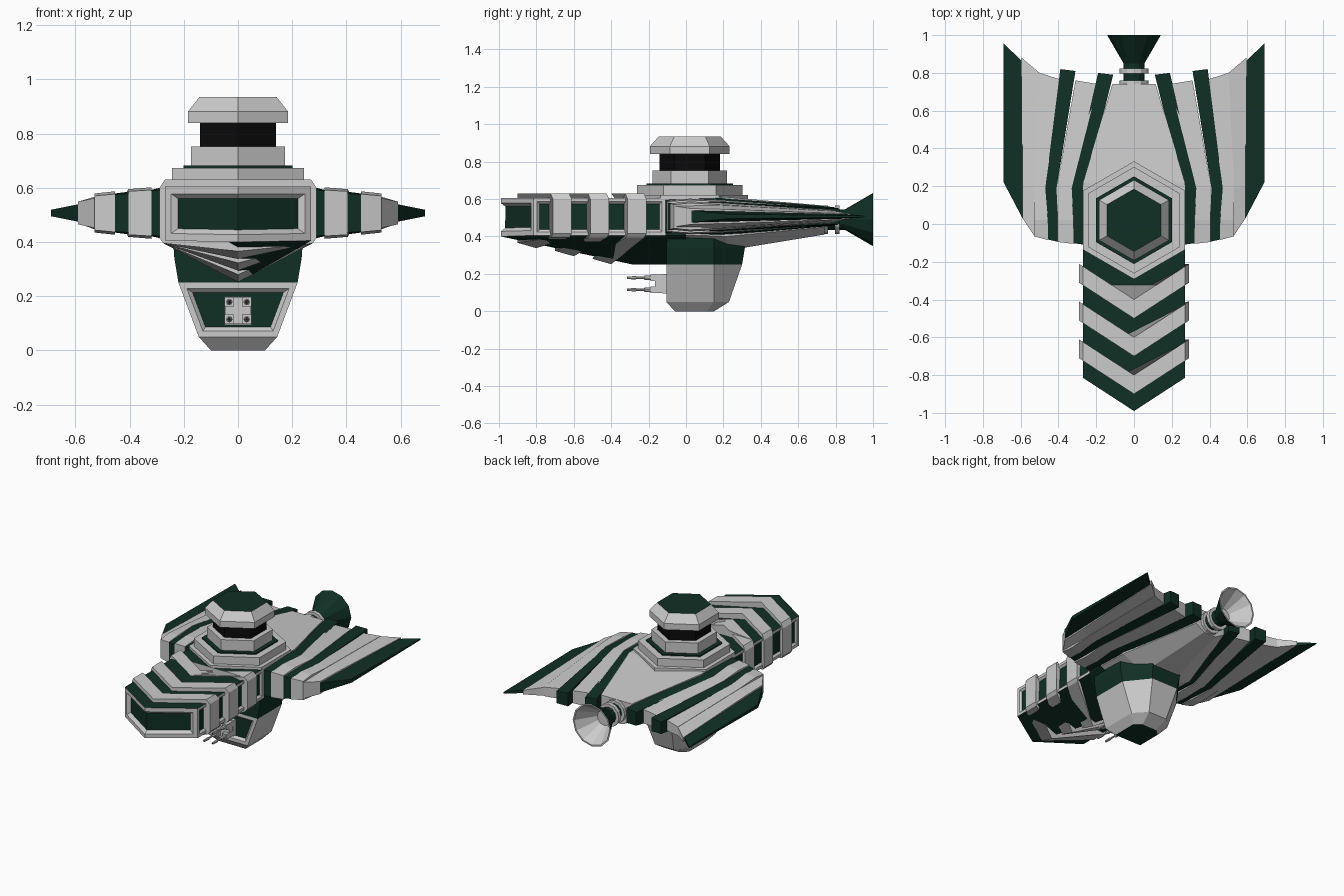
import bpy, bmesh, math
from mathutils import Vector

if "Cube" in bpy.data.objects:
    bpy.data.objects.remove(bpy.data.objects["Cube"])

def material(name, rgb):
    m = bpy.data.materials.new(name)
    m.diffuse_color = (*rgb, 1)
    m.use_nodes = True
    m.node_tree.nodes["Principled BSDF"].inputs["Base Color"].default_value = m.diffuse_color
    return m

MATS = [material("light_grey", (0.60, 0.60, 0.60)),
        material("dark_green", (0.005, 0.028, 0.018)),
        material("black", (0.003, 0.003, 0.003))]
GREY, GREEN, BLACK = 0, 1, 2

def finish(bm, name):
    me = bpy.data.meshes.new(name)
    bm.to_mesh(me)
    bm.free()
    for m in MATS:
        me.materials.append(m)
    ob = bpy.data.objects.new(name, me)
    bpy.context.collection.objects.link(ob)
    return ob

def loft(rings, mat=GREY, rule=None):
    """Skin between point rings, cap both ends, colour by rule(centre, normal)."""
    bm = bmesh.new()
    vs = [[bm.verts.new(p) for p in r] for r in rings]
    n = len(rings[0])
    for a, b in zip(vs, vs[1:]):
        for i in range(n):
            j = (i + 1) % n
            bm.faces.new((a[i], a[j], b[j], b[i]))
    bm.faces.new(vs[0][::-1])
    bm.faces.new(vs[-1])
    bmesh.ops.recalc_face_normals(bm, faces=bm.faces)
    bm.normal_update()
    for f in bm.faces:
        f.material_index = rule(f.calc_center_median(), f.normal) if rule else mat
    return bm

def inset_panel(bm, faces, width, depth):
    """Grey frame with a sunken green panel."""
    for f in faces:
        f.material_index = GREY
    bmesh.ops.inset_region(bm, faces=faces, thickness=width * 0.6, use_even_offset=True)
    bmesh.ops.inset_region(bm, faces=faces, thickness=width * 0.4, depth=-depth, use_even_offset=True)
    for f in faces:
        f.material_index = GREEN

def box(name, c, s, mat):
    x, y, z = (v / 2 for v in s)
    rings = [[(c[0] + i * x, c[1] + k * y, c[2] + j * z) for i, j in ((-1, -1), (1, -1), (1, 1), (-1, 1))]
             for k in (-1, 1)]
    return finish(loft(rings, mat), name)

# ---- forward hull: arrow-shaped sections with a keel that deepens to the rear
SLOPE = 0.65
def keel(s):
    return 0.40 - 0.15 * min(1, (s + 0.99) / 0.70)

def hull_ring(s, flat=False):
    pts = [(-0.27, 0.605), (0, 0.605), (0.27, 0.605), (0.27, 0.405), (0, keel(s)), (-0.27, 0.405)]
    return [(x, s + (0 if flat else SLOPE * abs(x)), z) for x, z in pts]

bm = loft([hull_ring(-0.99), hull_ring(-0.285), hull_ring(0.0, True)], GREEN)
# split the nose cap along the centre line so it folds into two faces
cap = min((f for f in bm.faces if len(f.verts) == 6), key=lambda f: f.calc_center_median().y)
mid = [v for v in cap.verts if abs(v.co.x) < 1e-5]
bmesh.ops.connect_verts(bm, verts=mid)
bm.normal_update()
inset_panel(bm, [f for f in bm.faces if f.normal.y < -0.6], 0.045, 0.02)
for side in (-1, 1):
    inset_panel(bm, [f for f in bm.faces if f.normal.x * side > 0.95
                     and f.calc_center_median().y < -0.2], 0.032, 0.012)
finish(bm, "forward_hull")

# raised chevron bands wrapped round the hull
def band_ring(s, drop):
    k = keel(s) - drop
    pts = [(-0.27, 0.63), (0, 0.63), (0.27, 0.63), (0.29, 0.60), (0.29, 0.415), (0.275, 0.395),
           (0, k), (-0.275, 0.395), (-0.29, 0.415), (-0.29, 0.60)]
    return [(x, s + SLOPE * abs(x), z) for x, z in pts]

for i, s in enumerate((-0.90, -0.70, -0.50)):
    finish(loft([band_ring(s, 0.015), band_ring(s + 0.10, 0.022)]), f"chevron_band_{i + 1}")

# ---- rear body tapering to the engine
def body_ring(y, w, zt, zb, zk):
    return [(x, y, z) for x, z in ((-w, zt), (w, zt), (w, zb), (0.4 * w, zk), (-0.4 * w, zk), (-w, zb))]
finish(loft([body_ring(-0.05, 0.27, 0.61, 0.41, 0.33), body_ring(0.22, 0.27, 0.61, 0.40, 0.325),
             body_ring(0.74, 0.115, 0.565, 0.45, 0.41)]), "rear_body")

# ---- wing strips: each row is inner and outer (x, y, half height)
def wing_strip(name, rows, mat):
    zc = 0.507
    for side, label in ((-1, "left"), (1, "right")):
        rings = []
        for (xa, ya, ha), (xb, yb, hb) in rows:
            rings.append([(side * xa, ya, zc - ha), (side * xb, yb, zc - hb),
                          (side * xb, yb, zc + hb), (side * xa, ya, zc + ha)])
        finish(loft(rings, mat), f"{name}_{label}")

wing_strip("inner_green_strip", [((.26, -.11, .09), (.33, -.10, .08)), ((.26, .19, .10), (.33, .19, .083)),
                                 ((.11, .79, .05), (.19, .80, .045))], GREEN)
wing_strip("inner_grey_strip", [((.32, -.105, .085), (.405, -.095, .08)), ((.32, .02, .095), (.405, .02, .088)),
                                ((.33, .19, .088), (.41, .19, .08)), ((.19, .74, .048), (.31, .76, .042))], GREY)
wing_strip("outer_green_strip", [((.40, -.095, .072), (.465, -.08, .068)), ((.41, .19, .078), (.47, .19, .07)),
                                 ((.31, .81, .045), (.39, .82, .04))], GREEN)
wing_strip("outer_grey_strip", [((.455, -.085, .07), (.53, -.065, .063)), ((.455, .02, .08), (.53, .02, .072)),
                                ((.47, .19, .073), (.53, .19, .062)), ((.39, .765, .035), (.50, .80, .03))], GREY)
wing_strip("edge_grey_strip", [((.53, -.06, .055), (.59, .03, .042)), ((.53, .19, .06), (.59, .20, .038)),
                               ((.50, .80, .028), (.595, .88, .014))], GREY)
wing_strip("wing_edge", [((.59, .03, .032), (.69, .22, .012)), ((.59, .86, .012), (.69, .955, .004))], GREEN)

# ---- gondola below the hull
def gondola_ring(z, w, yf, ys, wb, yb):
    return [(-w, yf, z), (w, yf, z), (w, ys, z), (wb, yb, z), (-wb, yb, z), (-w, ys, z)]
bm = loft([gondola_ring(0, .10, -.06, .11, .055, .15), gondola_ring(.05, .145, -.105, .15, .07, .23),
           gondola_ring(.25, .22, -.105, .15, .10, .30), gondola_ring(.34, .235, -.105, .15, .11, .315),
           gondola_ring(.41, .24, -.10, .15, .11, .315)],
          rule=lambda c, n: GREEN if c.z > 0.25 or n.z < -0.99 else GREY)
inset_panel(bm, [f for f in bm.faces if f.normal.y < -0.95 and f.calc_center_median().z < 0.25], 0.036, 0.015)
finish(bm, "gondola")

# ---- lathe about the y axis, profile of (y, radius, colour of the next segment)
def lathe(name, profile, x, z, n=12):
    bm = bmesh.new()
    rings = [[bm.verts.new((x + r * math.sin(2 * math.pi * i / n), y, z + r * math.cos(2 * math.pi * i / n)))
              for i in range(n)] for y, r, _ in profile]
    for a, b, p in zip(rings, rings[1:], profile):
        for i in range(n):
            j = (i + 1) % n
            bm.faces.new((a[i], b[i], b[j], a[j])).material_index = p[2]
    bm.faces.new(rings[0]).material_index = profile[0][2]
    bm.faces.new(rings[-1][::-1]).material_index = profile[-1][2]
    bmesh.ops.recalc_face_normals(bm, faces=bm.faces)
    return finish(bm, name)

# quad gun on the gondola front
box("gun_plate", (0, -0.11, 0.147), (0.10, 0.03, 0.105), GREY)
box("gun_core_upright", (0, -0.14, 0.147), (0.032, 0.05, 0.10), GREY)
box("gun_core_cross", (0, -0.14, 0.147), (0.095, 0.05, 0.03), GREY)
for i, (x, z) in enumerate(((-.032, .115), (.032, .115), (-.032, .179), (.032, .179))):
    box(f"gun_block_{i + 1}", (x, -0.155, z), (0.034, 0.07, 0.034), GREY)
    lathe(f"gun_barrel_{i + 1}", [(-.18, .012, GREY), (-.22, .012, GREY), (-.225, .006, GREY), (-.265, .006, GREY),
                                  (-.27, .009, GREY), (-.315, .007, GREY), (-.315, .004, BLACK),
                                  (-.29, .004, BLACK)], x, z, 8)

# ---- engine: neck, bell with grey inside, and two collars
lathe("engine_bell", [(.70, .055, GREEN), (.85, .055, GREEN), (1.0, .142, GREY), (1.0, .132, GREY),
                      (.87, .05, GREY)], 0, 0.49)
for i, y in enumerate((.735, .797)):
    lathe(f"engine_collar_{i + 1}", [(y, .055, GREY), (y, .076, GREY), (y + .025, .076, GREY),
                                     (y + .025, .055, GREY)], 0, 0.49)

# ---- stacked six-sided turret
def hex_stack(name, levels, mat=GREY, rule=None):
    rings = [[(r * math.sin(math.pi / 3 * i), 0.02 + r * math.cos(math.pi / 3 * i), z) for i in range(6)]
             for z, r in levels]
    finish(loft(rings, mat, rule), name)

hex_stack("turret_footing", [(.59, .312), (.622, .312)])
hex_stack("turret_base", [(.60, .282), (.674, .282)])
hex_stack("turret_green_ring", [(.67, .232), (.682, .232)], GREEN)
hex_stack("turret_drum", [(.67, .20), (.753, .20)])
hex_stack("turret_window", [(.74, .163), (.85, .163)], BLACK)
hex_stack("turret_cap", [(.84, .213), (.882, .213), (.935, .165)],
          rule=lambda c, n: GREEN if n.z > 0.95 else GREY)
